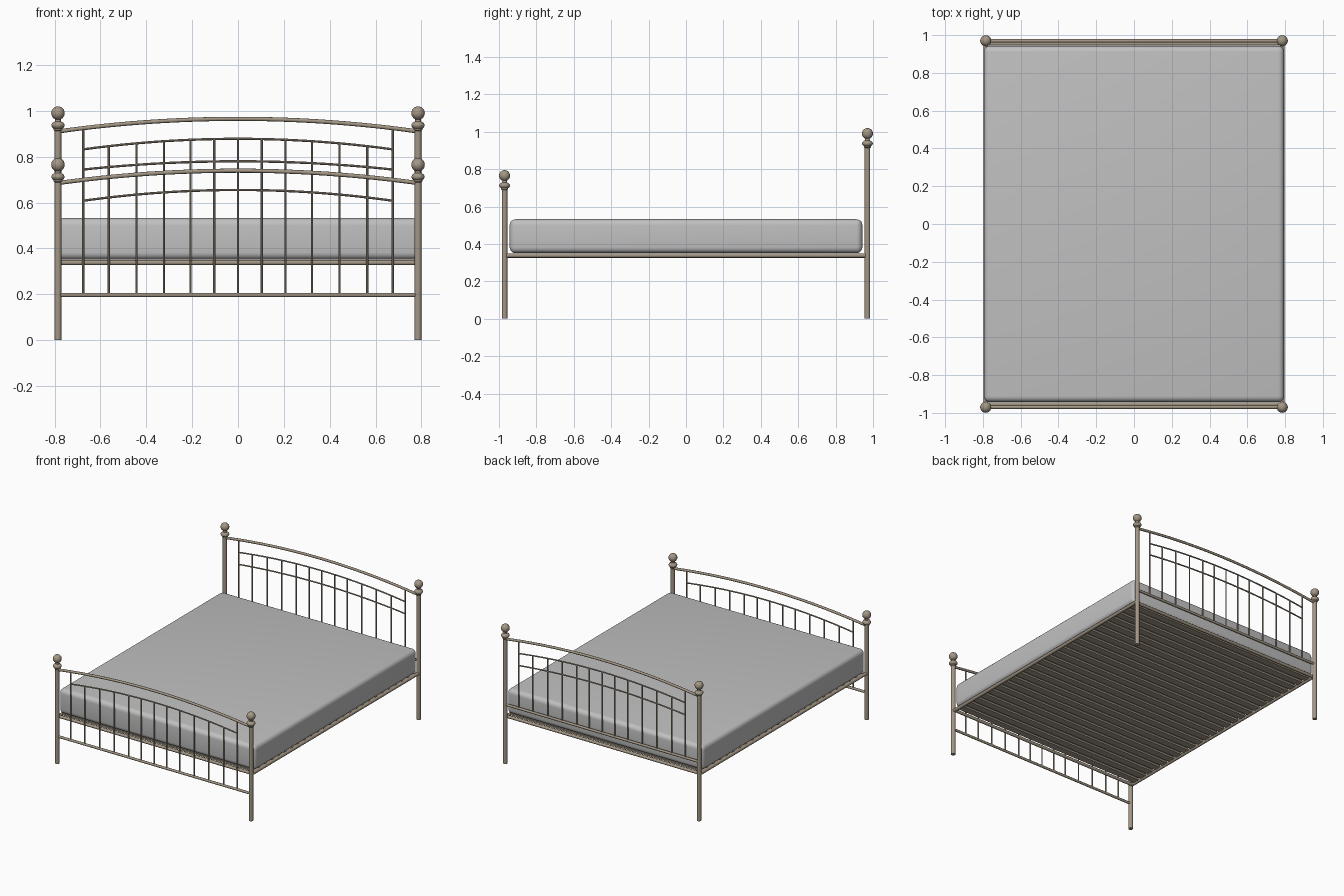
import bpy, bmesh, math
from mathutils import Vector

if "Cube" in bpy.data.objects:
    bpy.data.objects.remove(bpy.data.objects["Cube"])


def material(name, rgb):
    m = bpy.data.materials.new(name)
    m.diffuse_color = (*rgb, 1)
    m.use_nodes = True
    m.node_tree.nodes["Principled BSDF"].inputs["Base Color"].default_value = m.diffuse_color
    return m


METAL = material("warm_beige_metal", (0.37, 0.31, 0.235))
FABRIC = material("grey_fabric", (0.53, 0.53, 0.53))


def add_object(name, bm, mat, smooth=True):
    me = bpy.data.meshes.new(name)
    bmesh.ops.recalc_face_normals(bm, faces=bm.faces[:])
    bm.to_mesh(me)
    bm.free()
    me.materials.append(mat)
    ob = bpy.data.objects.new(name, me)
    bpy.context.collection.objects.link(ob)
    if smooth:
        bpy.ops.object.select_all(action='DESELECT')
        ob.select_set(True)
        bpy.context.view_layer.objects.active = ob
        bpy.ops.object.shade_smooth_by_angle(angle=math.radians(40))
    return ob


def sweep(bm, pts, r, up, n=12):
    """Round tube through points; 'up' is a fixed vector normal to the path."""
    pts = [Vector(p) for p in pts]
    up = Vector(up)
    rings = []
    for i, p in enumerate(pts):
        t = (pts[min(i + 1, len(pts) - 1)] - pts[max(i - 1, 0)]).normalized()
        side = t.cross(up).normalized()
        rings.append([bm.verts.new(p + r * (math.cos(a) * up + math.sin(a) * side))
                      for a in (2 * math.pi * k / n for k in range(n))])
    for a, b in zip(rings, rings[1:]):
        for k in range(n):
            bm.faces.new((a[k], a[(k + 1) % n], b[(k + 1) % n], b[k]))
    bm.faces.new(rings[0])
    bm.faces.new(rings[-1])


def box(bm, size, loc):
    vs = bmesh.ops.create_cube(bm, size=1)['verts']
    for v in vs:
        v.co = Vector([v.co[i] * size[i] + loc[i] for i in range(3)])


def arc(half, y, z_end, z_mid, n=28):
    """Points on a circular arch from -half to half."""
    h = z_mid - z_end
    rad = (half * half + h * h) / (2 * h)
    return [(x, y, z_mid - rad + math.sqrt(rad * rad - x * x))
            for x in (-half + 2 * half * i / n for i in range(n + 1))]


def arc_z(x, half, z_end, z_mid):
    h = z_mid - z_end
    rad = (half * half + h * h) / (2 * h)
    return z_mid - rad + math.sqrt(rad * rad - x * x)


PX, PY = 0.785, 0.97
BARS = [0, 0.103, 0.207, 0.323, 0.443, 0.563]
OUTER = 0.675


def post(name, x, y, ball_z):
    """Turned post: shaft, collar disc and ball finial."""
    prof = [(0, 0), (0.015, 0), (0.015, -0.077), (0.019, -0.073), (0.019, -0.067),
            (0.024, -0.064), (0.029, -0.055), (0.029, -0.051), (0.024, -0.042),
            (0.013, -0.036), (0.012, -0.027)]
    prof = [(r, z if i < 2 else ball_z + z) for i, (r, z) in enumerate(prof)]
    for i in range(2, 13):
        a = -math.pi / 2 + math.pi * i / 12
        prof.append((0.0295 * math.cos(a) if i < 12 else 0,
                     ball_z + 0.0295 * math.sin(a)))
    bm = bmesh.new()
    vs = [bm.verts.new((r, 0, z)) for r, z in prof]
    es = [bm.edges.new(p) for p in zip(vs, vs[1:])]
    bmesh.ops.spin(bm, geom=vs + es, cent=(0, 0, 0), axis=(0, 0, 1),
                   angle=2 * math.pi, steps=24)
    bmesh.ops.remove_doubles(bm, verts=bm.verts[:], dist=1e-5)
    bmesh.ops.translate(bm, verts=bm.verts[:], vec=(x, y, 0))
    add_object(name, bm, METAL)


def end_panel(name, y, ball_z, top, inner, extra, z_low):
    for s, side in ((-1, "left"), (1, "right")):
        post(f"{name}_post_{side}", s * PX, y, ball_z)
    # arched top rail and straight bottom rail
    bm = bmesh.new()
    sweep(bm, arc(PX, y, *top), 0.009, (0, 1, 0))
    add_object(name + "_top_rail", bm, METAL)
    bm = bmesh.new()
    sweep(bm, [(-PX, y, z_low), (PX, y, z_low)], 0.009, (0, 1, 0))
    add_object(name + "_bottom_rail", bm, METAL)
    # thin inner arches
    bm = bmesh.new()
    for a in [inner] + extra:
        sweep(bm, arc(OUTER, y, *a), 0.005, (0, 1, 0), 8)
    add_object(name + "_inner_arches", bm, METAL)
    # upright bars
    bm = bmesh.new()
    for b in BARS + [OUTER]:
        zt = arc_z(b, PX, *top) if b == OUTER else arc_z(b, OUTER, *inner)
        for x in {b, -b}:
            sweep(bm, [(x, y, z_low), (x, y, zt)], 0.005, (0, 1, 0), 8)
    add_object(name + "_bars", bm, METAL)


end_panel("headboard", PY, 0.99, (0.91, 0.965), (0.832, 0.878), [(0.744, 0.78)], 0.43)
end_panel("footboard", -PY, 0.765, (0.685, 0.739), (0.608, 0.655), [], 0.197)

# frame: side rails and end rails
bm = bmesh.new()
for s in (-1, 1):
    sweep(bm, [(s * PX, -PY, 0.338), (s * PX, PY, 0.338)], 0.012, (0, 0, 1))
    sweep(bm, [(-PX, s * 0.955, 0.338), (PX, s * 0.955, 0.338)], 0.011, (0, 0, 1))
add_object("bed_frame_rails", bm, METAL)

# slats
bm = bmesh.new()
N = 25
for i in range(N):
    box(bm, (2 * PX, 0.052, 0.012), (0, -0.9 + 1.8 * i / (N - 1), 0.342))
add_object("slats", bm, METAL, smooth=False)

# mattress with rounded edges
bm = bmesh.new()
box(bm, (1.59, 1.886, 0.181), (0, 0, 0.4415))
bmesh.ops.bevel(bm, geom=bm.edges[:], offset=0.032, segments=5, profile=0.5, affect='EDGES')
add_object("mattress", bm, FABRIC)
